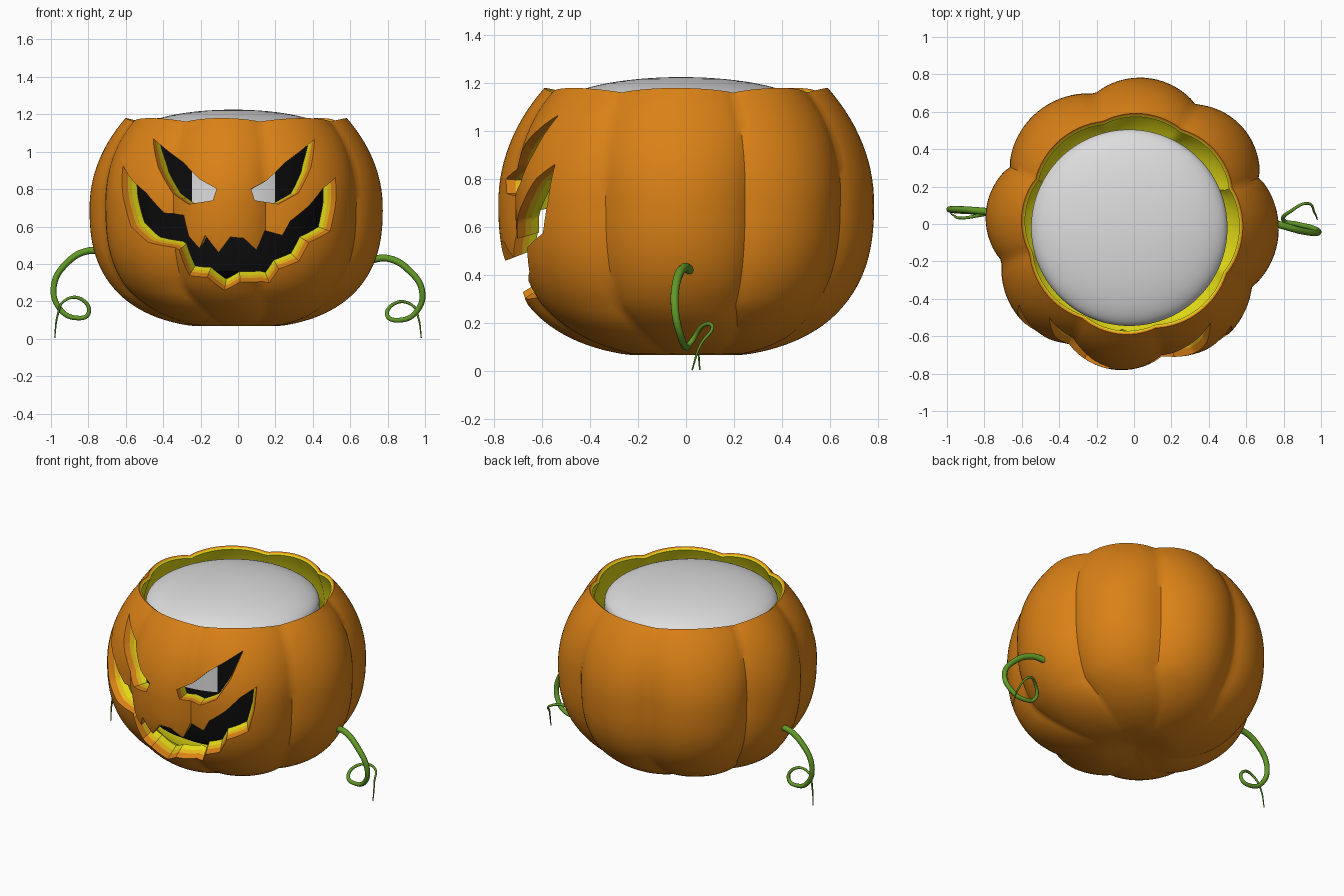
import bpy, bmesh, math
from mathutils import Vector

cube = bpy.data.objects.get("Cube")
if cube:
    bpy.data.objects.remove(cube, do_unlink=True)


def material(name, rgb):
    m = bpy.data.materials.new(name)
    m.use_nodes = True
    m.diffuse_color = (*rgb, 1)
    m.node_tree.nodes["Principled BSDF"].inputs["Base Color"].default_value = (*rgb, 1)
    return m


ORANGE = material("pumpkin orange", (0.70, 0.22, 0.008))
AMBER = material("flesh amber", (0.78, 0.48, 0.01))
YELLOW = material("flesh yellow", (0.76, 0.70, 0.008))
WHITE = material("filling white", (0.72, 0.72, 0.72))
BLACK = material("face black", (0.004, 0.004, 0.004))
GREEN = material("vine green", (0.12, 0.32, 0.02))

RADIUS, WAIST, LOW, HIGH = 0.785, 0.7, 0.645, 0.716
LIP = math.asin(0.656)
NOTCHES = [20, 62, 106, 155, 196, 242, 283, 332, 380]


def add_object(name, bm, mats):
    bmesh.ops.recalc_face_normals(bm, faces=bm.faces)
    me = bpy.data.meshes.new(name)
    bm.to_mesh(me)
    bm.free()
    for m in mats:
        me.materials.append(m)
    ob = bpy.data.objects.new(name, me)
    bpy.context.collection.objects.link(ob)
    return ob


def smooth(ob, degrees=35):
    bpy.ops.object.select_all(action="DESELECT")
    ob.select_set(True)
    bpy.context.view_layer.objects.active = ob
    bpy.ops.object.shade_smooth_by_angle(angle=math.radians(degrees))


def lathe(name, path, point, mats, segments=144):
    """Closed surface: rings along the path, with a pole at each end."""
    bm = bmesh.new()
    angles = [math.tau * i / segments for i in range(segments)]
    rings = [[bm.verts.new(point(p, t)) for t in angles] for p in path]
    for a, b in zip(rings, rings[1:]):
        for i in range(segments):
            j = (i + 1) % segments
            bm.faces.new((a[i], a[j], b[j], b[i]))
    for ring in (rings[0], rings[-1]):
        middle = sum((v.co for v in ring), Vector()) / segments
        pole = bm.verts.new(middle)
        for i in range(segments):
            bm.faces.new((ring[i], ring[(i + 1) % segments], pole))
    return add_object(name, bm, mats)


def lobe(theta):
    d = math.degrees(theta) % 360
    if d < NOTCHES[0]:
        d += 360
    for a, b in zip(NOTCHES, NOTCHES[1:]):
        if a <= d <= b:
            return abs(math.sin(math.pi * (d - a) / (b - a))) ** 0.75
    return 0


def skin_point(p, theta):
    """Point on the ribbed skin at latitude a, sunk inward by share k."""
    a, k = p
    s, c = math.sin(a), math.cos(a)
    if s < 0:
        r, z = c ** 0.8, -LOW * abs(s) ** 0.8
    else:
        r, z = c, HIGH * s
    up = max(0, a / LIP)
    bulge = lobe(theta)
    depth = 0.085 - 0.045 * up
    z += 0.02 * up ** 4 * (bulge - 0.5)
    if r < 0.3:
        z += 0.04 * (1 - r / 0.3)
    shrink = 1 - k * min(1, 0.25 + (LIP - a) / 0.45)
    r *= RADIUS * (1 - depth * (1 - bulge)) * shrink
    theta += 0.5 * max(0, -s - 0.6)
    return (r * math.cos(theta) - 0.01, r * math.sin(theta), WAIST + z * shrink)


def shell(name, k0, k1, mat):
    rows = 44
    low = -math.pi / 2 + 0.005
    lats = [low + (LIP - low) * i / rows for i in range(rows + 1)]
    path = [(a, k0) for a in lats] + [(a, k1) for a in reversed(lats)]
    return lathe(name, path, skin_point, [mat])


# Face openings: outlines as seen from the front
MOUTH = [(-.59, .92), (-.54, .84), (-.48, .78), (-.40, .67), (-.29, .66), (-.26, .55),
         (-.20, .49), (-.17, .56), (-.10, .47), (-.04, .55), (.03, .54), (.10, .47),
         (.15, .57), (.24, .55), (.28, .63), (.37, .71), (.44, .80), (.51, .86),
         (.51, .72), (.48, .58), (.37, .52), (.32, .42), (.22, .37), (.17, .29),
         (.01, .31), (-.07, .27), (-.16, .34), (-.26, .34), (-.32, .47), (-.47, .52),
         (-.55, .61), (-.59, .78)]
EYE = [(.40, 1.06), (.33, 1.0), (.25, .94), (.16, .85), (.07, .80),
       (.09, .74), (.22, .72), (.32, .78), (.38, .91)]


def skin_depth(x, z):
    u = (z - WAIST) / (HIGH if z > WAIST else LOW)
    p = 2 if u > 0 else 2.5
    r = 0.965 * RADIUS * (1 - abs(u) ** p) ** (1 / p)
    return math.sqrt(max(r * r - x * x, 0.1))


def face_cutter(name, outline):
    """Wedge that narrows towards the middle of the pumpkin."""
    bm = bmesh.new()
    caps = []
    for far in (1.05, 0.33):
        ring = []
        for x, z in outline:
            t = far / skin_depth(x, z)
            ring.append(bm.verts.new((x * t, -far, 0.75 + (z - 0.75) * t)))
        caps.append(ring)
        bm.faces.new(ring)
    n = len(outline)
    for i in range(n):
        j = (i + 1) % n
        bm.faces.new((caps[0][i], caps[0][j], caps[1][j], caps[1][i]))
    bmesh.ops.triangulate(bm, faces=bm.faces)
    ob = add_object(name, bm, [])
    ob.hide_render = True
    return ob


cutters = [face_cutter("mouth_cutter", MOUTH),
           face_cutter("left_eye_cutter", EYE),
           face_cutter("right_eye_cutter", [(-0.04 - x, z) for x, z in EYE])]

# Pumpkin wall in three layers
layers = [shell("pumpkin_skin", 0, 0.05, ORANGE),
          shell("pumpkin_flesh", 0.05, 0.085, AMBER),
          shell("pumpkin_lining", 0.085, 0.13, YELLOW)]
for ob in layers:
    bpy.context.view_layer.objects.active = ob
    for cutter in cutters:
        mod = ob.modifiers.new("cut", "BOOLEAN")
        mod.operation, mod.solver, mod.object = "DIFFERENCE", "EXACT", cutter
        bpy.ops.object.modifier_apply(modifier=mod.name)
    smooth(ob)
for cutter in cutters:
    bpy.data.objects.remove(cutter, do_unlink=True)

# Domed filling, with a dark front behind the openings
levels = [(0.4, 0.3), (0.5, 0.36), (0.525, 0.45), (0.525, 0.72), (0.525, 1.04)]
for i in range(19):
    a = math.pi / 2 * i / 18.2
    levels.append((0.525 * math.cos(a), 1.09 + 0.135 * math.sin(a)))
filling = lathe("filling", levels,
                lambda p, t: (p[0] * math.cos(t) - 0.025, p[0] * math.sin(t) - 0.02, p[1]),
                [WHITE, BLACK])
for f in filling.data.polygons:
    c = f.center
    if c.y < 0.1 and c.z < 1.05 and (c.z < 0.72 or abs(c.x + 0.025) > 0.22):
        f.material_index = 1
smooth(filling)

# Curling vines, thinning to the tip
VINE = [(.70, .02, .42), (.80, -.01, .43), (.91, -.04, .37), (.985, -.045, .25),
        (.95, -.02, .14), (.87, 0, .10), (.80, .02, .12), (.84, .07, .19),
        (.93, .11, .18), (.965, .06, .11), (.98, .025, .005)]


def vine(name, points):
    cu = bpy.data.curves.new(name, "CURVE")
    cu.dimensions = "3D"
    cu.bevel_depth, cu.bevel_resolution, cu.resolution_u = 0.02, 3, 10
    cu.use_fill_caps = True
    cu.materials.append(GREEN)
    sp = cu.splines.new("BEZIER")
    sp.bezier_points.add(len(points) - 1)
    for i, (bp, co) in enumerate(zip(sp.bezier_points, points)):
        bp.co = co
        bp.handle_left_type = bp.handle_right_type = "AUTO"
        bp.radius = max(0.1, 1 - 0.85 * (i / (len(points) - 1)) ** 1.3)
    ob = bpy.data.objects.new(name, cu)
    bpy.context.collection.objects.link(ob)
    bpy.ops.object.select_all(action="DESELECT")
    ob.select_set(True)
    bpy.context.view_layer.objects.active = ob
    bpy.ops.object.convert(target="MESH")
    smooth(bpy.context.object, 50)


vine("left_vine", VINE)
vine("right_vine", [(-x, 0.065 - 0.3 * y, z + 0.04 * min(1, z * 3)) for x, y, z in VINE])
